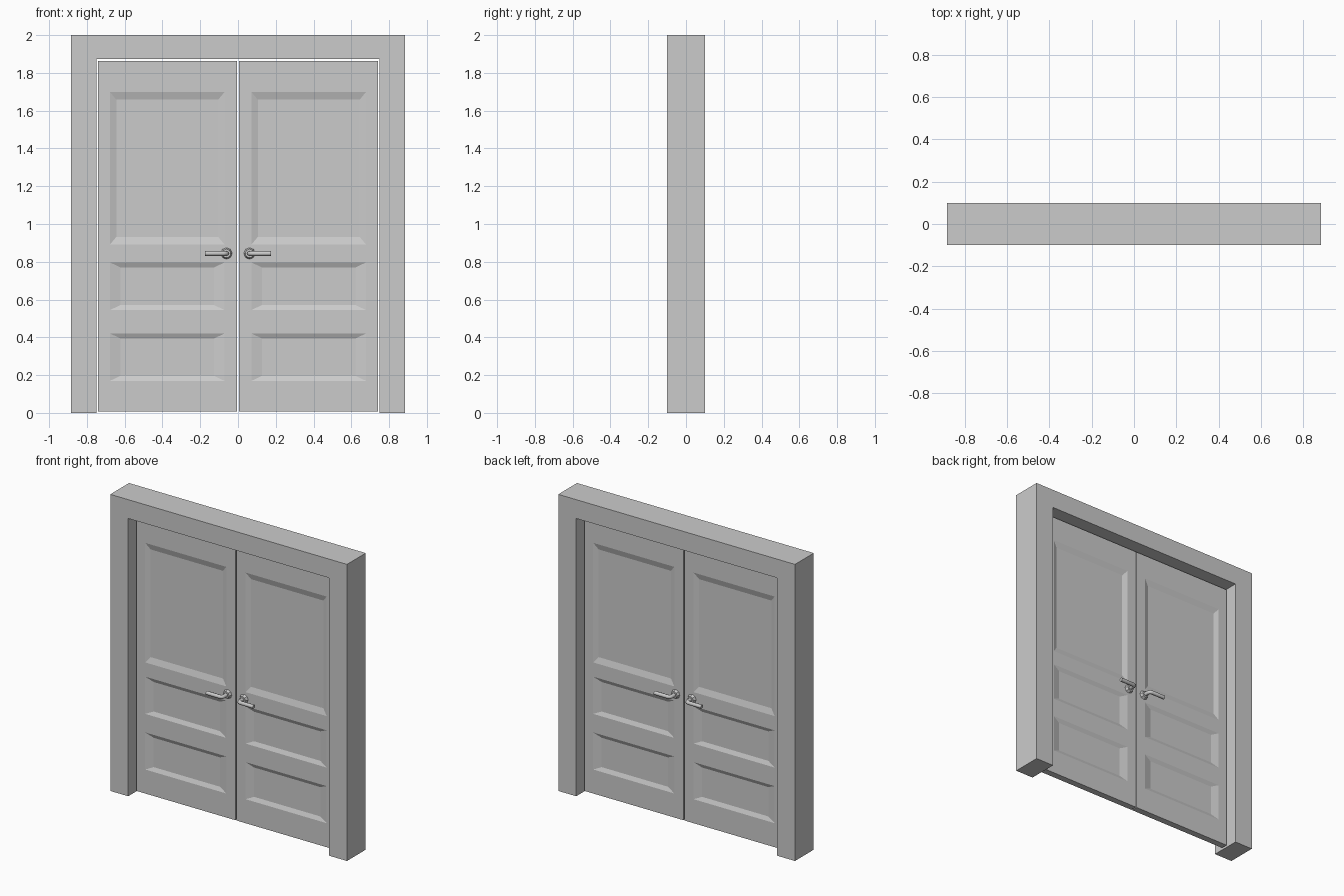
import bpy, bmesh
from math import pi
from mathutils import Matrix, Vector

if "Cube" in bpy.data.objects:
    bpy.data.objects.remove(bpy.data.objects["Cube"])


def finish(bm, name):
    me = bpy.data.meshes.new(name)
    bmesh.ops.recalc_face_normals(bm, faces=bm.faces)
    bm.to_mesh(me)
    bm.free()
    ob = bpy.data.objects.new(name, me)
    bpy.context.collection.objects.link(ob)
    return ob


# Frame: arch-shaped outline extruded through its depth
def make_frame():
    bm = bmesh.new()
    outline = [(-.883, 0), (-.883, 2), (.883, 2), (.883, 0),
               (.749, 0), (.749, 1.873), (-.749, 1.873), (-.749, 0)]
    face = bm.faces.new([bm.verts.new((x, -.1, z)) for x, z in outline])
    ext = bmesh.ops.extrude_face_region(bm, geom=[face])
    bmesh.ops.translate(bm, vec=(0, .2, 0),
                        verts=[g for g in ext['geom'] if isinstance(g, bmesh.types.BMVert)])
    return finish(bm, "door_frame")


# Panels: column/row cell of the leaf grid -> inset in x, inset in z
XS = [.004, .072, .677, .741]
ZS = [.008, .17, .42, .545, .796, .892, 1.698, 1.862]
PANELS = {1: (.055, .026), 3: (.055, .026), 5: (.033, .04)}
HALF, RECESS = .022, .012


# Leaf: front sheet with recessed panels, mirrored to the back
def make_leaf(side, name):
    bm = bmesh.new()

    def rect(x0, x1, z0, z1, y):
        return [Vector((side * x, y, z)) for x, z in
                ((x0, z0), (x1, z0), (x1, z1), (x0, z1))]

    def add(points):
        bm.faces.new([bm.verts.new(p) for p in points])

    for i in range(3):
        for j in range(7):
            outer = rect(XS[i], XS[i + 1], ZS[j], ZS[j + 1], -HALF)
            if i == 1 and j in PANELS:
                dx, dz = PANELS[j]
                inner = rect(XS[i] + dx, XS[i + 1] - dx, ZS[j] + dz, ZS[j + 1] - dz,
                             -HALF + RECESS)
                add(inner)
                for k in range(4):
                    n = (k + 1) % 4
                    add([outer[k], outer[n], inner[n], inner[k]])
            else:
                add(outer)
    bmesh.ops.remove_doubles(bm, verts=bm.verts, dist=.0001)
    rim = bmesh.ops.extrude_edge_only(bm, edges=[e for e in bm.edges if e.is_boundary])
    for v in rim['geom']:
        if isinstance(v, bmesh.types.BMVert):
            v.co.y = 0
    bmesh.ops.mirror(bm, geom=bm.verts[:] + bm.edges[:] + bm.faces[:],
                     axis='Y', merge_dist=.0001)
    bmesh.ops.remove_doubles(bm, verts=bm.verts, dist=.0001)
    return finish(bm, name)


# Handle: tapered octagonal rosette and a bent round lever
def make_handle(side, facing, name):
    bm = bmesh.new()
    mat = (Matrix.Translation((side * .061, facing * (HALF + .009), .844))
           @ Matrix.Rotation(-facing * pi / 2, 4, 'X'))
    bmesh.ops.create_cone(bm, cap_ends=True, segments=8, radius1=.031, radius2=.023,
                          depth=.02, matrix=mat)
    finish(bm, name + "_rosette")

    cu = bpy.data.curves.new(name + "_lever", 'CURVE')
    cu.dimensions = '3D'
    cu.bevel_depth = .013
    cu.bevel_resolution = 2
    cu.use_fill_caps = True
    path = [(.061, .03), (.061, .068), (.066, .078), (.077, .082), (.176, .082)]
    sp = cu.splines.new('POLY')
    sp.points.add(len(path) - 1)
    for p, (x, y) in zip(sp.points, path):
        p.co = (side * x, facing * y, .844, 1)
    ob = bpy.data.objects.new(name + "_lever", cu)
    bpy.context.collection.objects.link(ob)


make_frame()
for side, label in ((-1, "left"), (1, "right")):
    make_leaf(side, label + "_door_leaf")
    for facing, where in ((-1, "front"), (1, "back")):
        make_handle(side, facing, f"{label}_{where}_handle")
